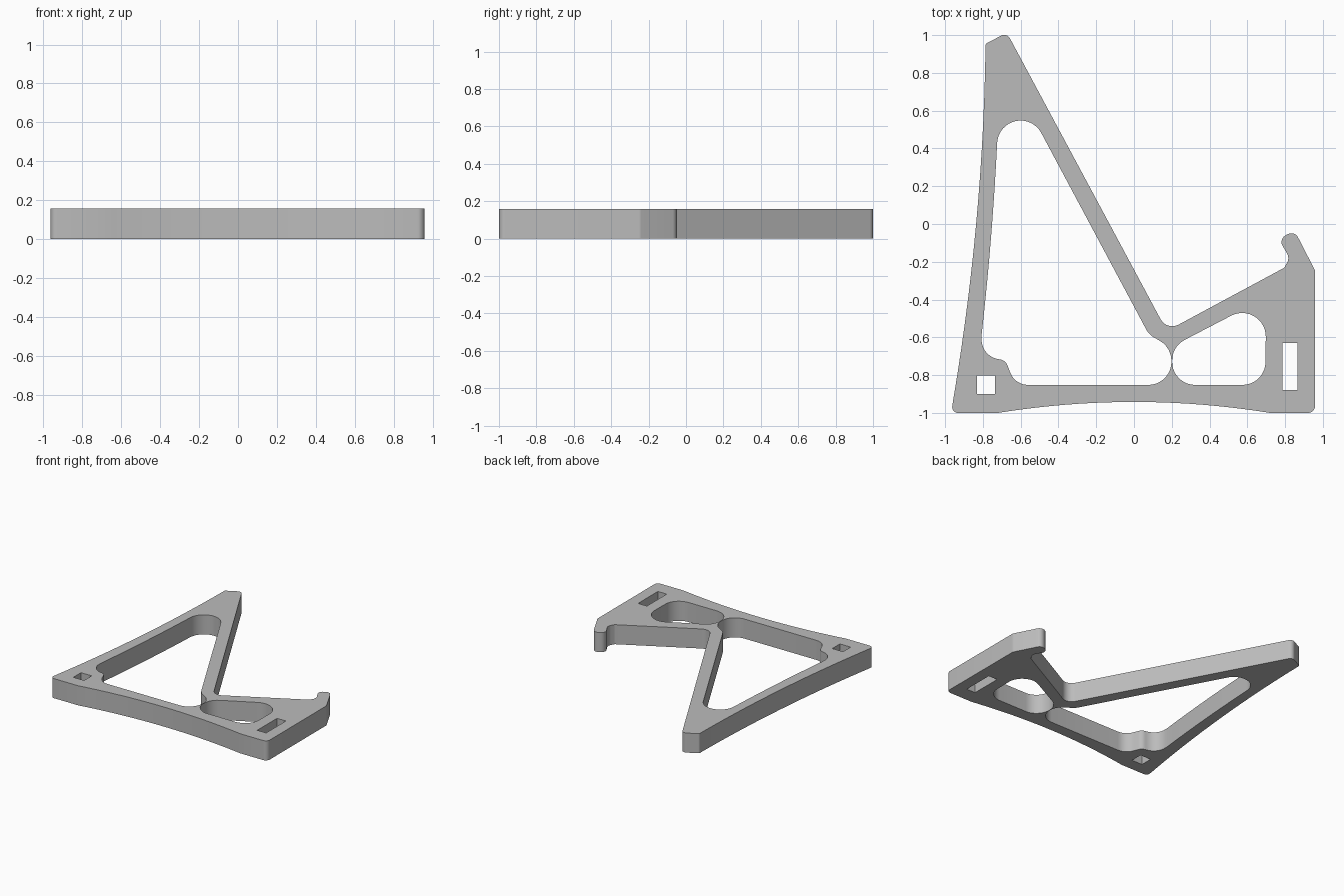
import bpy, bmesh, math
from mathutils import Vector

cube = bpy.data.objects.get("Cube")
if cube:
    bpy.data.objects.remove(cube, do_unlink=True)

THICKNESS = 0.157


def bow(a, ctrl, b, n=14):
    """Interior points of a gently bowed edge from a to b."""
    a, ctrl, b = Vector(a), Vector(ctrl), Vector(b)
    pts = []
    for i in range(n + 1):
        t = i / n
        p = a * (1 - t) ** 2 + ctrl * 2 * t * (1 - t) + b * t ** 2
        pts.append((p.x, p.y, 0))
    return pts


def rounded(corners):
    """Closed outline from (x, y, radius) corners, filleting each one."""
    out = []
    for i, (x, y, r) in enumerate(corners):
        p = Vector((x, y))
        if r == 0:
            out.append(p)
            continue
        u = (Vector(corners[i - 1][:2]) - p).normalized()
        v = (Vector(corners[(i + 1) % len(corners)][:2]) - p).normalized()
        half = u.angle(v) / 2
        centre = p + (u + v).normalized() * (r / math.sin(half))
        start = p + u * (r / math.tan(half)) - centre
        end = p + v * (r / math.tan(half)) - centre
        sweep = start.angle_signed(end)
        steps = max(4, int(abs(sweep) / math.radians(9)))
        for k in range(steps + 1):
            a = -sweep * k / steps
            c, s = math.cos(a), math.sin(a)
            out.append(centre + Vector((start.x * c - start.y * s,
                                        start.x * s + start.y * c)))
    return out


def box(x0, x1, y0, y1):
    return [(x0, y0, 0), (x1, y0, 0), (x1, y1, 0), (x0, y1, 0)]


# Outer silhouette: bowed base, hooked post, V notch, tall bowed back
outline = [(-0.967, -1, 0.03)]
outline += bow((-0.72, -1), (0, -0.884), (0.72, -1), 20)
outline += [
    (0.958, -1, 0.035), (0.958, -0.245, 0.03),
    (0.85, -0.035, 0.04), (0.765, -0.08, 0.04),
    (0.825, -0.18, 0.05), (0.795, -0.232, 0.02),
    (0.174, -0.566, 0.07),
    (-0.673, 1.013, 0.035), (-0.787, 0.953, 0.015),
]
outline += bow((-0.786, 0.93), (-0.80, 0), (-0.957, -0.93))

# Large triangular window
large_window = [
    (-0.81, -0.70, 0.105), (-0.68, -0.722, 0.05), (-0.63, -0.852, 0.1),
    (0.198, -0.852, 0.122), (0.198, -0.654, 0.122), (0.079, -0.585, 0.11),
    (-0.695, 0.864, 0.124),
]
large_window += bow((-0.725, 0.42), (-0.75, -0.08), (-0.806, -0.58))

# Small window beside it, and the two slots
small_window = [
    (0.202, -0.852, 0.122), (0.695, -0.852, 0.122),
    (0.70, -0.389, 0.125), (0.202, -0.648, 0.122),
]
square_slot = box(-0.832, -0.737, -0.90, -0.803)
long_slot = box(0.787, 0.866, -0.88, -0.629)

# Fill the flat profile, then extrude it into a plate
bm = bmesh.new()
for corners in (outline, large_window, small_window, square_slot, long_slot):
    verts = [bm.verts.new((p.x, p.y, 0)) for p in rounded(corners)]
    for i, v in enumerate(verts):
        bm.edges.new((verts[i - 1], v))
bmesh.ops.remove_doubles(bm, verts=bm.verts[:], dist=0.0005)
bmesh.ops.triangle_fill(bm, use_beauty=True, edges=bm.edges[:], normal=(0, 0, 1))
top = bmesh.ops.extrude_face_region(bm, geom=bm.faces[:], use_keep_orig=True)
bmesh.ops.translate(bm, vec=(0, 0, THICKNESS),
                    verts=[g for g in top["geom"] if isinstance(g, bmesh.types.BMVert)])
bmesh.ops.recalc_face_normals(bm, faces=bm.faces[:])

mesh = bpy.data.meshes.new("bracket_plate")
bm.to_mesh(mesh)
bm.free()
plate = bpy.data.objects.new("bracket_plate", mesh)
bpy.context.collection.objects.link(plate)

# Single grey finish
grey = bpy.data.materials.new("plain_grey")
grey.use_nodes = True
colour = (0.5, 0.5, 0.5, 1)
grey.diffuse_color = colour
grey.node_tree.nodes["Principled BSDF"].inputs["Base Color"].default_value = colour
mesh.materials.append(grey)

bpy.context.view_layer.objects.active = plate
plate.select_set(True)
bpy.ops.object.shade_smooth_by_angle(angle=math.radians(30))
